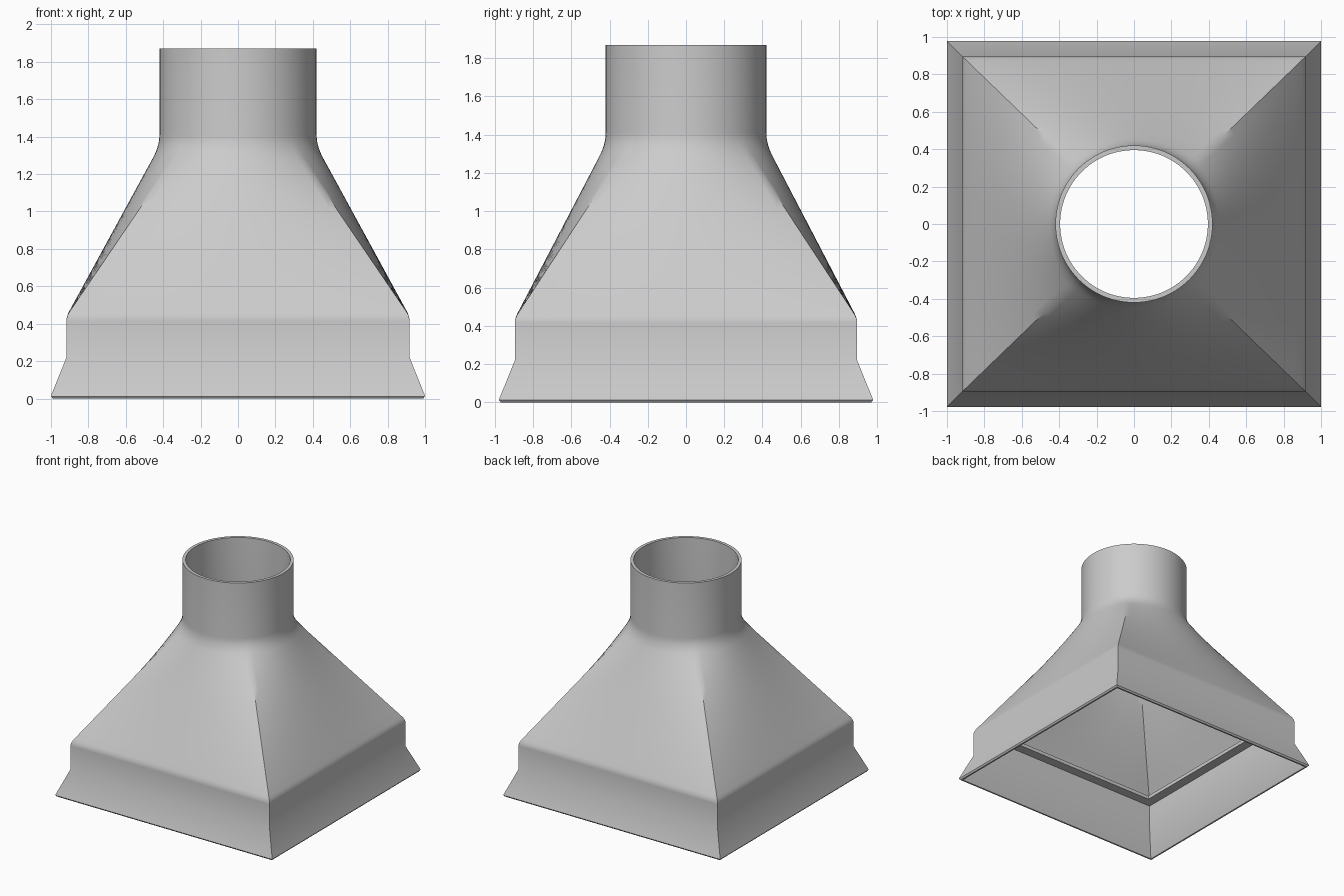
import bpy, bmesh, math

cube = bpy.data.objects.get("Cube")
if cube:
    bpy.data.objects.remove(cube, do_unlink=True)

PER_SIDE = 24      # points along each side of the rectangle
WALL = 0.025       # sheet thickness
HX, HY = 0.917, 0.895   # collar half sizes
LOW, NECK, TOP = 0.44, 1.35, 1.87


def ring(hx, hy, radius, t, z):
    """Section blended from a rectangle (t=0) to a circle (t=1)."""
    points = []
    for side in range(4):
        for k in range(PER_SIDE):
            u = k / PER_SIDE
            a = math.pi / 4 + (side + u) * math.pi / 2
            s = 1 - 2 * u
            x, y = ((s, 1), (-1, s), (-s, -1), (1, -s))[side]
            points.append(((1 - t) * hx * x + t * radius * math.cos(a),
                           (1 - t) * hy * y + t * radius * math.sin(a), z))
    return points


def bend(p, q, r, steps=5):
    """Rounded corner from p to r, steered by q, as (t, z) pairs."""
    return [tuple((1 - s) ** 2 * a + 2 * s * (1 - s) * b + s * s * c
                  for a, b, c in zip(p, q, r))
            for s in (i / steps for i in range(steps + 1))]


def transition():
    """Blend and height along the hood, from collar to neck."""
    def slope(t):
        return (t, LOW + t * (NECK - LOW))
    path = bend((0, LOW - 0.025), (0, LOW), slope(0.03))
    path += [slope(0.03 + 0.9 * i / 12) for i in range(1, 12)]
    path += bend(slope(0.93), (1, NECK), (1, NECK + 0.06))
    return path


def square(grow, z):
    return ring(HX + grow, HY + grow, 1, 0, z)


# Outside skin: rolled lip, flare, collar, hood and neck
R = 0.42
rings = [square(0.073, 0), square(0.083, 0.012), square(0.079, 0.025),
         square(0, 0.22)]
rings += [ring(HX, HY, R, t, z) for t, z in transition()]
rings.append(ring(HX, HY, R, 1, TOP))

# Inside skin, back down to the inner shelf and flare
inner = [ring(HX - WALL, HY - WALL, R - WALL, t, z)
         for t, z in transition() if z > LOW + 0.005]
rings.append(ring(HX, HY, R - WALL, 1, TOP))
rings += inner[::-1]
rings += [square(-0.105, LOW + 0.005), square(-0.105, LOW - 0.025),
          square(-WALL, LOW - 0.025), square(-WALL, 0.22), square(0.06, 0)]

# Skin the closed loop of sections
bm = bmesh.new()
loops = [[bm.verts.new(p) for p in pts] for pts in rings]
count = 4 * PER_SIDE
for lower, upper in zip(loops, loops[1:] + loops[:1]):
    for i in range(count):
        j = (i + 1) % count
        bm.faces.new((lower[i], lower[j], upper[j], upper[i]))
bmesh.ops.recalc_face_normals(bm, faces=bm.faces[:])
mesh = bpy.data.meshes.new("duct_hood")
bm.to_mesh(mesh)
bm.free()

# Grey sheet material
grey = bpy.data.materials.new("light grey")
grey.use_nodes = True
colour = (0.6, 0.6, 0.6, 1)
grey.diffuse_color = colour
grey.node_tree.nodes["Principled BSDF"].inputs["Base Color"].default_value = colour
mesh.materials.append(grey)

hood = bpy.data.objects.new("duct_hood", mesh)
bpy.context.collection.objects.link(hood)
bpy.ops.object.select_all(action="DESELECT")
hood.select_set(True)
bpy.context.view_layer.objects.active = hood
bpy.ops.object.shade_smooth_by_angle(angle=math.radians(40))
